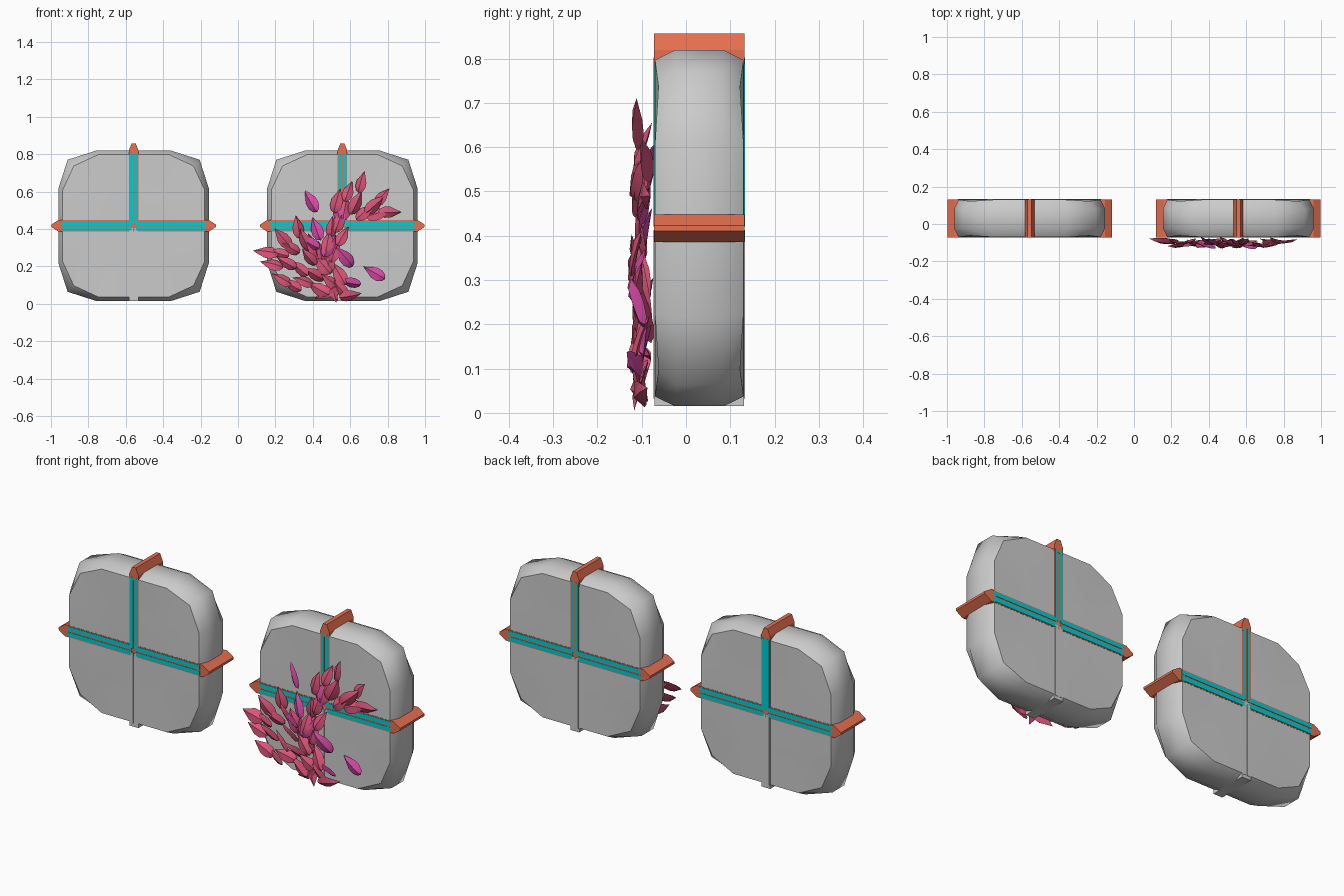
import bpy, bmesh, math, random
from mathutils import Vector, Matrix, Euler

if "Cube" in bpy.data.objects:
    bpy.data.objects.remove(bpy.data.objects["Cube"])

random.seed(4)
CZ, CY, HALF = 0.417, 0.03, 0.1


def material(name, rgb):
    m = bpy.data.materials.new(name)
    m.diffuse_color = (*rgb, 1)
    m.use_nodes = True
    m.node_tree.nodes["Principled BSDF"].inputs["Base Color"].default_value = m.diffuse_color
    return m


ORANGE = material("orange", (0.80, 0.16, 0.08))
CYAN = material("cyan", (0.0, 0.62, 0.66))
ROSE = material("rose", (0.70, 0.09, 0.19))
MAGENTA = material("magenta", (0.68, 0.07, 0.38))


def make(name, bm, mat=None, smooth=None):
    bmesh.ops.recalc_face_normals(bm, faces=bm.faces)
    me = bpy.data.meshes.new(name)
    bm.to_mesh(me)
    bm.free()
    ob = bpy.data.objects.new(name, me)
    bpy.context.collection.objects.link(ob)
    if mat:
        me.materials.append(mat)
    if smooth:
        bpy.ops.object.select_all(action='DESELECT')
        ob.select_set(True)
        bpy.context.view_layer.objects.active = ob
        bpy.ops.object.shade_smooth_by_angle(angle=math.radians(smooth))
    return ob


def outline(a, c, b):
    """Twelve-point rounded square: side a, corner c, straight half-length b."""
    pts = []
    for k in range(4):
        r = Matrix.Rotation(k * math.pi / 2, 2)
        pts += [r @ Vector(p) for p in ((a, b), (c, c), (b, a))]
    return pts


def cushion(name, cx):
    # rings from front to back: (depth, corner depth, side, corner, straight)
    rings = [(-HALF, -HALF, 0.22, 0.20, 0.11), (-HALF, -0.092, 0.38, 0.32, 0.19),
             (-0.055, -0.05, 0.402, 0.353, 0.2), (0.055, 0.05, 0.402, 0.353, 0.2),
             (HALF, 0.092, 0.38, 0.32, 0.19), (HALF, HALF, 0.22, 0.20, 0.11)]
    bm = bmesh.new()
    loops = []
    for y, yc, a, c, b in rings:
        loops.append([bm.verts.new((cx + p.x, CY + (yc if i % 3 == 1 else y), CZ + p.y))
                      for i, p in enumerate(outline(a, c, b))])
    for l0, l1 in zip(loops, loops[1:]):
        for i in range(12):
            j = (i + 1) % 12
            bm.faces.new((l0[i], l0[j], l1[j], l1[i]))
    bm.faces.new(loops[0])
    bm.faces.new(loops[-1])
    make(name, bm, None, 50)


def prism(name, profile, depth, cx, angle, mat):
    """Extrude an (across, outward) profile along y, turned about the centre."""
    bm = bmesh.new()
    r = Matrix.Rotation(angle, 2)
    rows = []
    for y in (-depth, depth):
        row = []
        for p in profile:
            q = r @ Vector(p)
            row.append(bm.verts.new((cx + q.x, CY + y, CZ + q.y)))
        rows.append(row)
        bm.faces.new(row)
    n = len(profile)
    for i in range(n):
        j = (i + 1) % n
        bm.faces.new((rows[0][i], rows[0][j], rows[1][j], rows[1][i]))
    make(name, bm, mat)


def rect(x0, x1, z0, z1):
    return [(x0, z0), (x1, z0), (x1, z1), (x0, z1)]


def ribbons(side, cx):
    arms = (("top", 0), ("left", math.pi / 2), ("right", -math.pi / 2), ("bottom", math.pi))
    for arm, ang in arms:
        lit = arm != "bottom"
        w = 0.026 if arm in ("top", "bottom") else 0.031
        tag = f"{side}_{arm}"
        # band and its two inlaid strips, on front and back
        prism(tag + "_band", rect(-w, w, 0.0, 0.385 if lit else 0.402),
              HALF + 0.001, cx, ang, ORANGE if lit else None)
        for s in (-1, 1):
            x0, x1 = sorted((s * 0.004, s * (w - 0.005)))
            prism(f"{tag}_strip_{'a' if s < 0 else 'b'}", rect(x0, x1, 0.012, 0.385),
                  HALF + 0.003, cx, ang, CYAN if lit else None)
        # pointed ridge running over the edge
        if lit:
            t = 0.011 if arm == "top" else 0.006
            prism(tag + "_ridge", [(-w, 0.37), (w, 0.37), (w, 0.402), (t, 0.44), (-t, 0.44), (-w, 0.402)],
                  HALF + 0.002, cx, ang, ORANGE)


def petal(name, x, z, deg, mat):
    # cupped teardrop with a raised middle, tip along local +x
    length = random.uniform(0.115, 0.14)
    bm = bmesh.new()
    stations = [(-0.42, 0.15), (-0.22, 0.25), (0.03, 0.24), (0.28, 0.12)]
    rows = []
    for t, w in stations:
        dip = 0.10 * t * t
        rows.append([bm.verts.new((t * length, d * length, s * w * length)) for s, d in
                     ((-1, dip), (0, -0.09 + dip), (1, dip), (0, 0.02 + dip))])
    base = bm.verts.new((-0.5 * length, 0.02 * length, 0))
    tip = bm.verts.new((0.52 * length, 0.02 * length, 0))
    for i in range(4):
        j = (i + 1) % 4
        for r0, r1 in zip(rows, rows[1:]):
            bm.faces.new((r0[i], r0[j], r1[j], r1[i]))
        bm.faces.new((base, rows[0][j], rows[0][i]))
        bm.faces.new((tip, rows[-1][i], rows[-1][j]))
    tilt = Euler((math.radians(random.uniform(-30, 30)), 0, math.radians(random.uniform(-16, 16)))).to_matrix()
    turn = Matrix.Rotation(-math.radians(deg), 3, 'Y')
    bm.transform(Matrix.Translation((x, random.uniform(-0.114, -0.088), z)) @ (turn @ tilt).to_4x4())
    make(name, bm, mat, 40)


for side, cx in (("left", -0.558), ("right", 0.558)):
    cushion(side + "_cushion", cx)
    ribbons(side, cx)

# petals: x, z, direction of tip
ROSE_PETALS = [
    (.66, .65, 75), (.59, .60, 70), (.53, .55, 75), (.77, .57, 50), (.73, .53, 42),
    (.81, .49, 0), (.75, .48, 15), (.68, .49, 40), (.63, .54, 65), (.57, .51, 80),
    (.54, .44, 70), (.56, .36, 60), (.50, .41, 85), (.48, .33, 80), (.52, .28, 70),
    (.32, .41, 100), (.36, .34, 115), (.24, .35, 130), (.28, .30, 150), (.15, .275, 172),
    (.22, .27, 165), (.18, .21, 165), (.26, .22, 150), (.235, .13, 150), (.29, .10, 150),
    (.33, .19, 140), (.38, .25, 130), (.41, .16, 150), (.35, .12, 160), (.43, .08, 150),
    (.51, .065, -75), (.60, .045, 10), (.55, .08, 130), (.49, .12, 140), (.54, .16, 120),
    (.45, .21, 130), (.49, .22, 85), (.40, .31, 110), (.47, .06, -150), (.44, .27, 100)]
MAGENTA_PETALS = [
    (.39, .55, 120), (.38, .33, 150), (.57, .25, 130), (.73, .165, 150),
    (.60, .115, 170), (.54, .49, 100), (.49, .31, 60), (.42, .40, 110)]
for i, p in enumerate(ROSE_PETALS):
    petal(f"rose_petal_{i + 1}", *p, ROSE)
for i, p in enumerate(MAGENTA_PETALS):
    petal(f"magenta_petal_{i + 1}", *p, MAGENTA)
